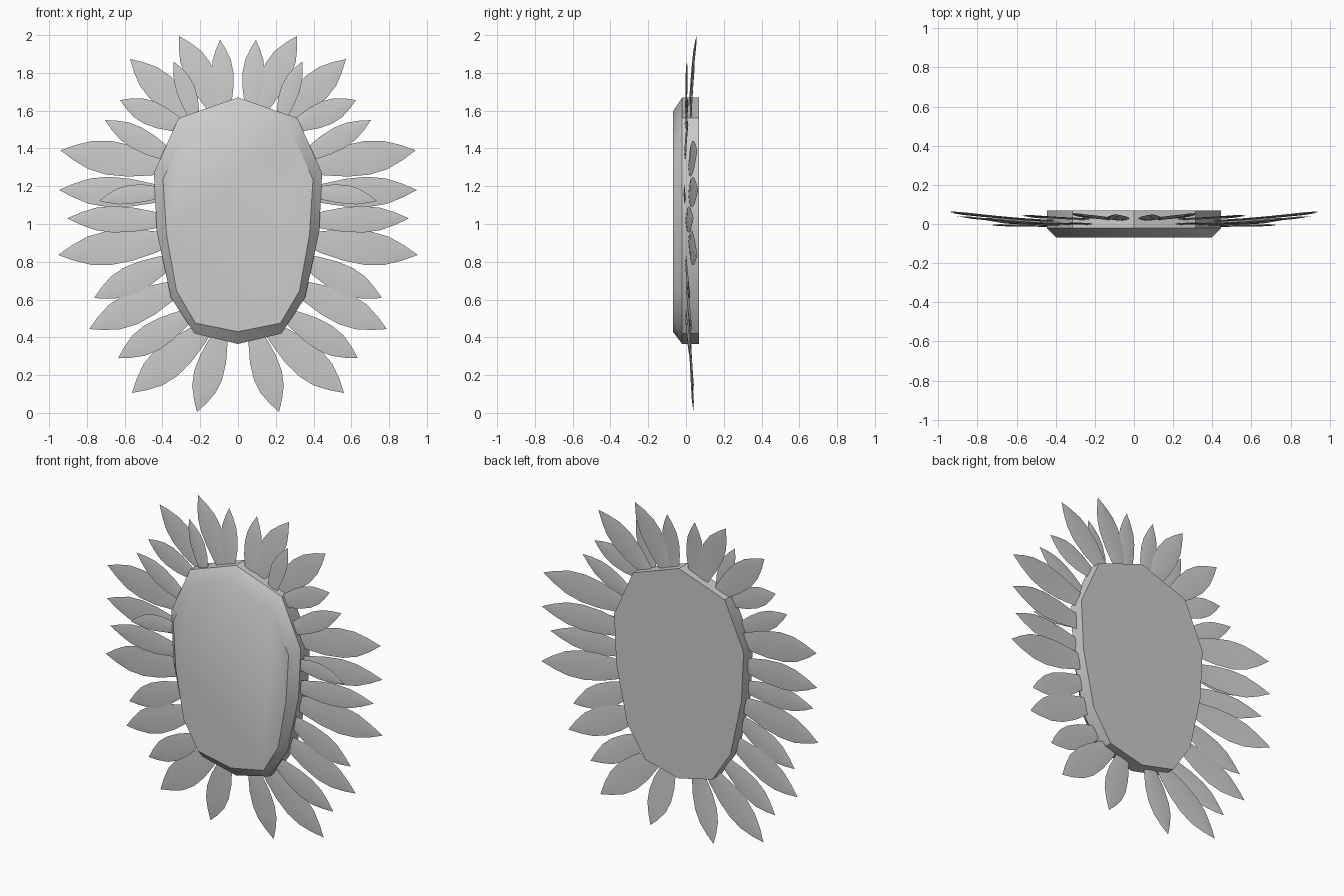
import bpy, bmesh, math
from mathutils import Vector

cube = bpy.data.objects.get("Cube")
if cube:
    bpy.data.objects.remove(cube, do_unlink=True)

grey = bpy.data.materials.new("plain_grey")
grey.use_nodes = True
COLOUR = (0.6, 0.6, 0.6, 1)
grey.diffuse_color = COLOUR
grey.node_tree.nodes["Principled BSDF"].inputs["Base Color"].default_value = COLOUR


def finish(name, bm, angle):
    """Turn a bmesh into a shaded object."""
    bmesh.ops.recalc_face_normals(bm, faces=bm.faces)
    mesh = bpy.data.meshes.new(name)
    bm.to_mesh(mesh)
    bm.free()
    mesh.materials.append(grey)
    obj = bpy.data.objects.new(name, mesh)
    bpy.context.collection.objects.link(obj)
    bpy.ops.object.select_all(action="DESELECT")
    obj.select_set(True)
    bpy.context.view_layer.objects.active = obj
    bpy.ops.object.shade_smooth_by_angle(angle=math.radians(angle))
    return obj


def bridge(bm, a, b):
    for i in range(len(a)):
        j = (i + 1) % len(a)
        bm.faces.new((a[i], a[j], b[j], b[i]))


# Faceted shield body with a bevelled front; half outlines run top to bottom
OUTER = [(0, 1.67), (.315, 1.56), (.445, 1.27), (.43, .96), (.355, .61), (.23, .42), (0, .365)]
INNER = [(0, 1.595), (.28, 1.495), (.397, 1.235), (.378, .94), (.325, .645), (.225, .475), (0, .43)]


def ring(bm, half, y):
    outline = half + [(-x, z) for x, z in half[-2:0:-1]]
    return [bm.verts.new((x, y, z)) for x, z in outline]


bm = bmesh.new()
back, rim, front = ring(bm, OUTER, .07), ring(bm, OUTER, -.02), ring(bm, INNER, -.07)
bridge(bm, back, rim)
bridge(bm, rim, front)
bm.faces.new(back)
bm.faces.new(front)
finish("shield_body", bm, 35)

# Leaf outline: position along the length, share of the full width
LEAF = [(0, .4), (.15, .66), (.35, .92), (.55, 1), (.72, .84), (.87, .45)]


def feather(name, root, tip, width, y_root, y_tip, bow=0):
    """Thin ribbed leaf from root to tip, curving backwards, mirrored in x."""
    a, b = Vector((root[0], 0, root[1])), Vector((tip[0], 0, tip[1]))
    axis = (b - a).normalized()
    a -= axis * .05
    side = Vector((axis.z, 0, -axis.x))
    bm = bmesh.new()
    rings = []
    for t, w in LEAF:
        mid = a.lerp(b, t) + side * bow * math.sin(math.pi * t)
        mid.y = y_root + (y_tip - y_root) * t ** 1.5
        half = side * width * w / 2
        rib = Vector((0, .005, 0))
        rings.append([bm.verts.new(p) for p in (mid + half, mid + rib, mid - half, mid - rib)])
    for r, s in zip(rings, rings[1:]):
        bridge(bm, r, s)
    point = bm.verts.new((b.x, y_tip, b.z))
    end = rings[-1]
    for i in range(4):
        bm.faces.new((end[i], end[(i + 1) % 4], point))
    bm.faces.new(rings[0])
    obj = finish(name, bm, 40)
    mirror = obj.modifiers.new("mirror", "MIRROR")
    mirror.use_mirror_merge = False


# Feather pairs, from the crown down to the base
CROWN = [
    ((.07, 1.64), (.095, 1.975), .115, .02, .05),
    ((.14, 1.64), (.312, 1.995), .15, .025, .055, -.012),
    ((.24, 1.58), (.34, 1.86), .1, .0, .005, -.01),
    ((.26, 1.58), (.571, 1.873), .16, .025, .045),
    ((.33, 1.53), (.624, 1.656), .13, .0, .01),
    ((.38, 1.37), (.704, 1.55), .12, -.005, .01),
]
SIDE = [
    ((.42, 1.31), (.94, 1.39), .18, .015, .06),
    ((.42, 1.16), (.947, 1.18), .16, .015, .065),
    ((.42, 1.16), (.735, 1.122), .1, -.01, -.005, -.015),
    ((.42, 1.02), (.905, 1.03), .14, .0, .04),
    ((.41, .91), (.952, .836), .18, .015, .06),
]
LOWER = [
    ((.39, .79), (.762, .608), .15, .0, .02),
    ((.35, .65), (.788, .444), .17, .005, .03),
    ((.29, .50), (.635, .29), .15, .0, .03),
    ((.2, .42), (.561, .106), .18, .02, .04),
    ((.1, .39), (.217, .005), .155, .02, .04),
]
for label, group in (("crown", CROWN), ("side", SIDE), ("lower", LOWER)):
    for number, spec in enumerate(group, 1):
        feather(f"{label}_feather_pair_{number}", *spec)
